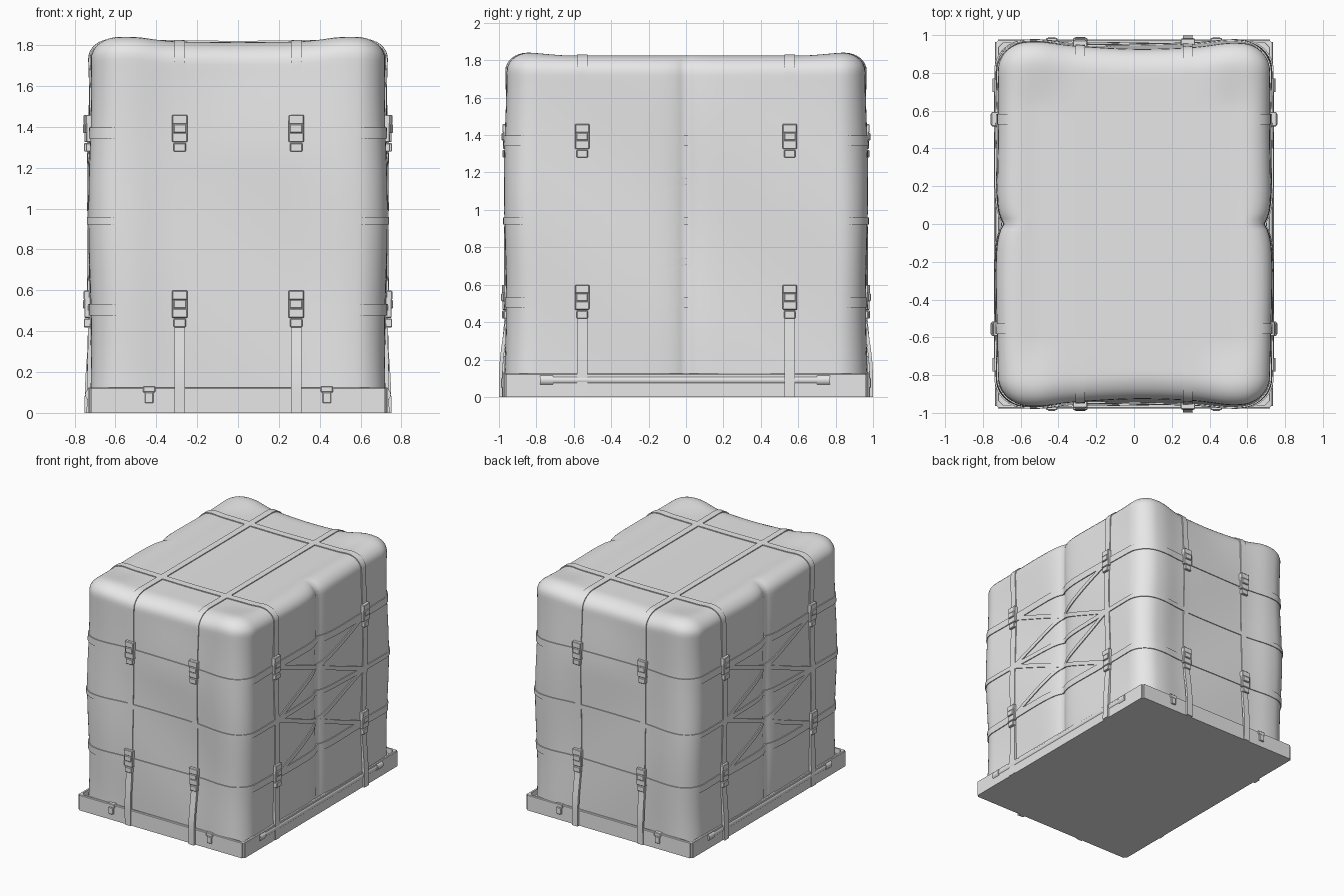
import bpy, bmesh, math
from mathutils import Vector, Matrix

cube = bpy.data.objects.get("Cube")
if cube:
    bpy.data.objects.remove(cube, do_unlink=True)

grey = bpy.data.materials.new("plain_grey")
grey.use_nodes = True
grey.diffuse_color = (0.8, 0.8, 0.8, 1)
grey.node_tree.nodes["Principled BSDF"].inputs["Base Color"].default_value = (0.8, 0.8, 0.8, 1)

HX, HY, TOP, LOW = 0.725, 0.95, 1.82, 0.06
ROUND = Vector((0.14, 0.14, 0.1))
STRAP_X, STRAP_Y = 0.285, 0.555


def finish(name, bm, angle=35):
    bmesh.ops.recalc_face_normals(bm, faces=bm.faces)
    mesh = bpy.data.meshes.new(name)
    bm.to_mesh(mesh)
    bm.free()
    mesh.materials.append(grey)
    mesh.shade_smooth()
    mesh.set_sharp_from_angle(angle=math.radians(angle))
    obj = bpy.data.objects.new(name, mesh)
    bpy.context.collection.objects.link(obj)
    return obj


def add_box(bm, centre, size, place=Matrix(), bevel=0.004):
    made = bmesh.ops.create_cube(bm, size=1, matrix=place @ Matrix.Translation(centre)
                                 @ Matrix.Diagonal((*size, 1)))
    edges = {e for v in made["verts"] for e in v.link_edges}
    if bevel:
        bmesh.ops.bevel(bm, geom=list(edges), offset=bevel, segments=1, affect='EDGES')


def ramp(a, b, v):
    t = max(0, min(1, (v - a) / (b - a)))
    return t * t * (3 - 2 * t)


def sign(v):
    return math.copysign(1, v)


def surface(p, offset=0.0):
    """Point of the draped cover for a point p on its sharp bounding box."""
    core = Vector((max(-HX + ROUND.x, min(HX - ROUND.x, p.x)),
                   max(-HY + ROUND.y, min(HY - ROUND.y, p.y)),
                   min(TOP - ROUND.z, p.z)))
    d = Vector([(p[i] - core[i]) / ROUND[i] for i in range(3)])
    if d.length > 0:
        d.normalize()
    q = core + Vector([d[i] * ROUND[i] for i in range(3)])
    # puffed corners and a sagging middle along both ends
    end = ramp(0.6, 0.9, abs(q.y))
    side = ramp(0.5, 0.7, abs(q.x))
    high = ramp(1.2, 1.75, q.z)
    puff = math.exp(-((abs(q.x) - 0.52) / 0.13) ** 2)
    sag = math.exp(-(q.x / 0.36) ** 2)
    dy = end * (0.018 * puff - 0.028 * sag * high + 0.006 * math.sin(5 * q.z + 4 * q.x))
    dz = ramp(1.5, 1.75, q.z) * (0.025 * end * puff + 0.012 * side - 0.006 * sag)
    # vertical fold in the middle of each long side
    fold = 0.04 * math.exp(-abs(q.y) / 0.06)
    dx = side * (0.007 * math.sin(4 * q.y + 5 * q.z) - fold)
    q += Vector((sign(q.x) * dx, sign(q.y) * dy, dz))
    return q + d * offset


# draped cover
bm = bmesh.new()
bmesh.ops.create_cube(bm, size=2)
bmesh.ops.subdivide_edges(bm, edges=bm.edges[:], cuts=63, use_grid_fill=True)
for v in bm.verts:
    v.co = surface(Vector((v.co.x * HX, v.co.y * HY, LOW + (v.co.z + 1) / 2 * (TOP - LOW))))
finish("cargo_cover", bm, 60)

# tray base with a raised rim
bm = bmesh.new()
add_box(bm, (0, 0, 0.06), (1.47, 1.956, 0.12), bevel=0)
upright = [e for e in bm.edges if abs(e.verts[0].co.z - e.verts[1].co.z) > 0.1]
bmesh.ops.bevel(bm, geom=upright, offset=0.015, segments=3, affect='EDGES')
lid = max(bm.faces, key=lambda f: f.calc_center_median().z)
bmesh.ops.inset_region(bm, faces=[lid], thickness=0.008, depth=0.004)
bmesh.ops.inset_region(bm, faces=[lid], thickness=0.022)
bmesh.ops.inset_region(bm, faces=[lid], thickness=0.006, depth=-0.04)
finish("tray_base", bm)


def strap(name, points, across, width, closed=False, flare=0.0):
    """Flat band laid on the cover; flare leads its low ends out over the rim."""
    bm = bmesh.new()
    rows = []
    for p in points:
        out = flare * (1 - ramp(0.12, 0.55, p.z))
        row = []
        for s, off in ((-1, -0.012), (-1, 0.007), (1, 0.007), (1, -0.012)):
            row.append(bm.verts.new(surface(p + across * (s * width / 2), off + out)))
        rows.append(row)
    pairs = list(zip(rows, rows[1:]))
    if closed:
        pairs.append((rows[-1], rows[0]))
    else:
        bm.faces.new(rows[0])
        bm.faces.new(rows[-1])
    for a, b in pairs:
        for i in range(4):
            j = (i + 1) % 4
            bm.faces.new((a[i], a[j], b[j], b[i]))
    finish(name, bm)


def polyline(corners, step=0.02):
    pts = []
    for a, b in zip(corners, corners[1:]):
        a, b = Vector(a), Vector(b)
        n = max(1, round((b - a).length / step))
        pts += [a.lerp(b, i / n) for i in range(n)]
    return pts + [Vector(corners[-1])]


X, Y, Z = Vector((1, 0, 0)), Vector((0, 1, 0)), Vector((0, 0, 1))

# straps over the top, both ways
for s, tag in ((1, "a"), (-1, "b")):
    x, y = s * STRAP_X, s * STRAP_Y
    strap("lengthwise_strap_" + tag,
          polyline([(x, -HY, 0), (x, -HY, TOP), (x, HY, TOP), (x, HY, 0)]), X, 0.05, flare=0.035)
    strap("crosswise_strap_" + tag,
          polyline([(-HX, y, 0), (-HX, y, TOP), (HX, y, TOP), (HX, y, 0)]), Y, 0.055, flare=0.014)

# straps around the sides
for z, width, tag in ((0.505, 0.055, "lower"), (0.94, 0.036, "middle"), (1.37, 0.055, "upper")):
    loop = polyline([(-HX, -HY, z), (HX, -HY, z), (HX, HY, z), (-HX, HY, z), (-HX, -HY, z)])
    strap(tag + "_belt", loop[:-1], Z, width, closed=True)

# crossed straps on the long sides
for s, tag in ((1, "left"), (-1, "right")):
    for low, high, level in ((0.51, 0.935, "lower"), (0.945, 1.36, "upper")):
        for slope in (1, -1):
            a = Vector((s * HX, -0.53 * slope, low))
            b = Vector((s * HX, 0.53 * slope, high))
            across = (b - a).normalized().cross(X)
            strap(f"{tag}_{level}_cross_strap_{'up' if slope > 0 else 'down'}",
                  polyline([a, b]), across, 0.032)


def buckle(name, p, turn):
    place = Matrix.Translation(surface(p)) @ Matrix.Rotation(turn, 4, 'Z')
    bm = bmesh.new()
    add_box(bm, (0, -0.010, 0.066), (0.076, 0.036, 0.046), place)
    add_box(bm, (0, -0.014, 0.022), (0.062, 0.036, 0.042), place)
    add_box(bm, (0, -0.008, -0.022), (0.076, 0.034, 0.046), place)
    add_box(bm, (0, -0.010, -0.070), (0.06, 0.034, 0.042), place)
    for s in (-1, 1):
        add_box(bm, (s * 0.033, -0.006, 0.02), (0.01, 0.034, 0.06), place, 0.002)
    finish(name, bm)


# buckles where the straps meet
for z, level in ((0.51, "lower"), (1.37, "upper")):
    for s, tag in ((1, "a"), (-1, "b")):
        buckle(f"front_{level}_buckle_{tag}", Vector((s * STRAP_X, -HY, z)), 0)
        buckle(f"back_{level}_buckle_{tag}", Vector((s * STRAP_X, HY, z)), math.pi)
        buckle(f"left_{level}_buckle_{tag}", Vector((HX, s * STRAP_Y, z)), math.pi / 2)
        buckle(f"right_{level}_buckle_{tag}", Vector((-HX, s * STRAP_Y, z)), -math.pi / 2)

# tie-down rails with end collars
for s, tag in ((1, "left"), (-1, "right")):
    bm = bmesh.new()
    for y, length, radius in ((0, 1.54, 0.024), (-0.745, 0.07, 0.03), (0.735, 0.07, 0.03)):
        bmesh.ops.create_cone(bm, cap_ends=True, segments=20, radius1=radius, radius2=radius,
                              depth=length, matrix=Matrix.Translation((s * 0.718, y, 0.09))
                              @ Matrix.Rotation(math.pi / 2, 4, 'X'))
    finish(tag + "_rail", bm)

# small latches on the rim
for end, tag in ((0, "front"), (math.pi, "back")):
    bm = bmesh.new()
    for x in (-0.435, 0.435):
        place = Matrix.Rotation(end, 4, 'Z') @ Matrix.Translation((x, -0.97, 0))
        add_box(bm, (0, 0.005, 0.115), (0.06, 0.04, 0.03), place)
        add_box(bm, (0, -0.004, 0.075), (0.042, 0.03, 0.055), place)
    finish(tag + "_latches", bm)
